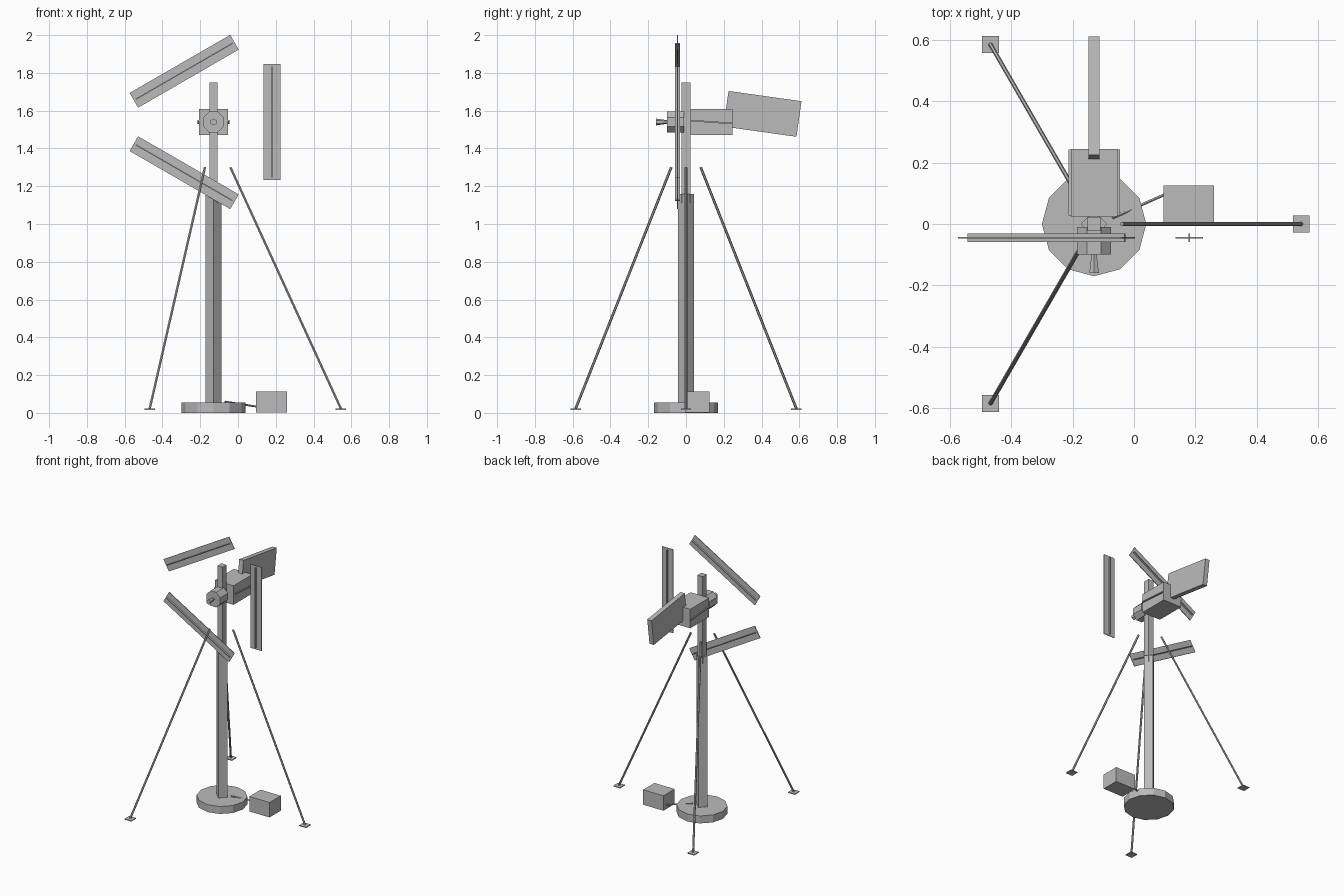
import bpy
import bmesh
from math import pi, radians
from mathutils import Matrix, Vector

if "Cube" in bpy.data.objects:
    bpy.data.objects.remove(bpy.data.objects["Cube"])

grey = bpy.data.materials.new("plain_grey")
grey.use_nodes = True
grey.diffuse_color = (0.5, 0.5, 0.5, 1)
bsdf = grey.node_tree.nodes["Principled BSDF"]
bsdf.inputs["Base Color"].default_value = grey.diffuse_color
bsdf.inputs["Roughness"].default_value = 0.8

AXIS_X = -0.13   # tower axis
HUB_Z = 1.54     # rotor axis height
THIRDS = [(0, "a"), (1, "b"), (2, "c")]


def finish(name, bm, matrix=Matrix()):
    bm.transform(matrix)
    bmesh.ops.recalc_face_normals(bm, faces=bm.faces)
    mesh = bpy.data.meshes.new(name)
    bm.to_mesh(mesh)
    bm.free()
    mesh.materials.append(grey)
    obj = bpy.data.objects.new(name, mesh)
    bpy.context.collection.objects.link(obj)
    return obj


def box(name, centre, size, matrix=Matrix()):
    bm = bmesh.new()
    bmesh.ops.create_cube(bm, size=1)
    return finish(name, bm, matrix @ Matrix.Translation(centre) @ Matrix.Diagonal((*size, 1)))


def rod(name, start, end, r1, r2, sides, spin=0):
    start, end = Vector(start), Vector(end)
    axis = end - start
    bm = bmesh.new()
    bmesh.ops.create_cone(bm, cap_ends=True, segments=sides, radius1=r1, radius2=r2,
                          depth=axis.length)
    turn = Vector((0, 0, 1)).rotation_difference(axis).to_matrix().to_4x4()
    place = Matrix.Translation((start + end) / 2) @ turn @ Matrix.Rotation(spin, 4, "Z")
    return finish(name, bm, place)


# Foundation and mast
rod("foundation", (AXIS_X, 0, 0), (AXIS_X, 0, 0.055), 0.17, 0.17, 12)
rod("lower_mast", (AXIS_X, 0, 0.05), (AXIS_X, 0, 1.16), 0.043, 0.043, 4)
box("upper_mast", (AXIS_X, 0, 1.43), (0.043, 0.046, 0.64))

# Generator housing with thin side ridges
box("nacelle", (AXIS_X, 0.135, HUB_Z), (0.152, 0.22, 0.14))
box("nacelle_ridge", (AXIS_X, 0.135, HUB_Z), (0.168, 0.215, 0.008),
    Matrix.Translation((0, 0.135, HUB_Z)) @ Matrix.Rotation(radians(-4), 4, "X")
    @ Matrix.Translation((0, -0.135, -HUB_Z)))

# Tail vane, drooping slightly to the rear
box("tail_vane", (0, 0, 0), (0.035, 0.39, 0.19),
    Matrix.Translation((AXIS_X, 0.405, 1.583)) @ Matrix.Rotation(radians(-8), 4, "X"))

# Rotor hub and flared nose
rod("hub", (AXIS_X, -0.1, HUB_Z), (AXIS_X, -0.01, HUB_Z), 0.06, 0.06, 8, pi / 8)
rod("nose", (AXIS_X, -0.16, HUB_Z), (AXIS_X, -0.095, HUB_Z), 0.018, 0.009, 6)

# Three blades, each a wide plate crossed by a narrow rib
for i, tag in THIRDS:
    spin = Matrix.Translation((AXIS_X, -0.045, HUB_Z)) @ Matrix.Rotation(i * 2 * pi / 3, 4, "Y")
    box("blade_" + tag, (0.31, 0, 0), (0.09, 0.005, 0.615), spin)
    box("blade_rib_" + tag, (0.31, 0, 0), (0.006, 0.028, 0.59), spin)

# Three guy wires with square ground anchors
for i, tag in THIRDS:
    turn = Matrix.Rotation(i * 2 * pi / 3, 3, "Z")
    axis = Vector((AXIS_X, 0, 0))
    foot = axis + turn @ Vector((0.675, 0, 0.022))
    rod("guy_wire_" + tag, foot, axis + turn @ Vector((0.09, 0, 1.3)), 0.007, 0.007, 6)
    box("anchor_" + tag, (foot.x, foot.y, 0.019), (0.055, 0.055, 0.006))

# Battery box and its cable
box("battery_box", (0.178, 0.06, 0.057), (0.165, 0.13, 0.11))
rod("cable", (-0.07, 0.02, 0.06), (0.12, 0.105, 0.03), 0.005, 0.005, 6)
